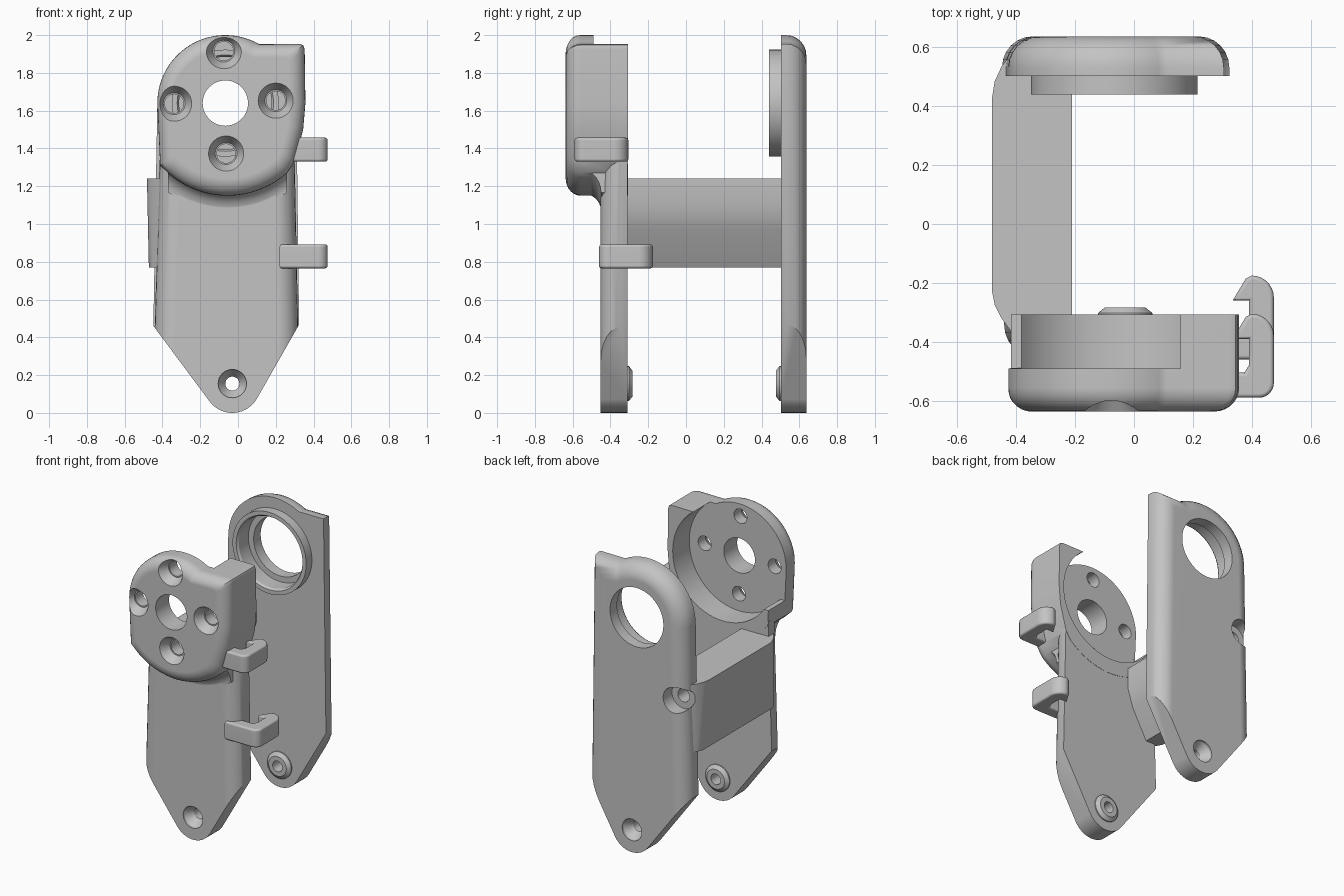
import bpy, bmesh, math

if "Cube" in bpy.data.objects:
    bpy.data.objects.remove(bpy.data.objects["Cube"])

grey = bpy.data.materials.new("plain grey")
grey.diffuse_color = (0.55, 0.55, 0.55, 1)
grey.use_nodes = True
grey.node_tree.nodes["Principled BSDF"].inputs["Base Color"].default_value = grey.diffuse_color
CX, CZ = -0.067, 1.64          # axis of the round head
FX, FZ = -0.03, 0.155          # axis of the foot screws


def arc(cx, cz, r, a0, a1, n):
    return [(cx + r * math.cos(math.radians(a0 + (a1 - a0) * i / n)),
             cz + r * math.sin(math.radians(a0 + (a1 - a0) * i / n))) for i in range(n + 1)]


def finish(name, bm):
    bmesh.ops.recalc_face_normals(bm, faces=bm.faces)
    if bm.calc_volume(signed=True) < 0:
        bmesh.ops.reverse_faces(bm, faces=bm.faces)
    me = bpy.data.meshes.new(name)
    bm.to_mesh(me)
    bm.free()
    ob = bpy.data.objects.new(name, me)
    me.materials.append(grey)
    bpy.context.collection.objects.link(ob)
    return ob


def stack(name, rings, closed=False):
    """Skin a list of equal-length point rings; cap the ends unless closed on itself."""
    bm = bmesh.new()
    vs = [[bm.verts.new(p) for p in ring] for ring in rings]
    n = len(vs[0])
    for p, q in list(zip(vs, vs[1:])) + ([(vs[-1], vs[0])] if closed else []):
        for i in range(n):
            j = (i + 1) % n
            bm.faces.new((p[i], p[j], q[j], q[i]))
    if not closed:
        bm.faces.new(vs[0])
        bm.faces.new(vs[-1])
    return finish(name, bm)


def prism(name, pts, lo, hi, axis="y", round_at=None, size=0.1, segs=6):
    """Extrude an outline along y (points x,z) or z (points x,y); round the rim at the given levels."""
    k = 1 if axis == "y" else 2
    place = (lambda p, t: (p[0], t, p[1])) if axis == "y" else (lambda p, t: (p[0], p[1], t))
    ob = stack(name, [[place(p, t) for p in pts] for t in (lo, hi)])
    if round_at:
        bm = bmesh.new()
        bm.from_mesh(ob.data)
        rim = [e for e in bm.edges
               if any(all(abs(v.co[k] - t) < 1e-5 for v in e.verts) for t in round_at)]
        bmesh.ops.bevel(bm, geom=rim, offset=size, segments=segs, profile=0.5,
                        affect='EDGES', clamp_overlap=False)
        bm.to_mesh(ob.data)
        bm.free()
    return ob


def lathe(name, prof, cx, cz, n=48, closed=False):
    """Spin a (radius, y) profile around a y-directed axis."""
    return stack(name, [[(x, y, z) for x, z in arc(cx, cz, r, 0, 360, n)[:-1]] for r, y in prof], closed)


def volume(me):
    bm = bmesh.new()
    bm.from_mesh(me)
    v = bm.calc_volume(signed=True)
    bm.free()
    return v


def combine(ob, other, op='DIFFERENCE', keep=False):
    """Apply a boolean, falling back to another solver if the volume is not plausible."""
    v0 = volume(ob.data)
    low, high = {'DIFFERENCE': (0.4, 1.001), 'UNION': (0.999, 9), 'INTERSECT': (0.02, 1.001)}[op]
    for solver in ('EXACT', 'MANIFOLD', 'FLOAT'):
        m = ob.modifiers.new("bool", 'BOOLEAN')
        m.operation, m.solver, m.object = op, solver, other
        dg = bpy.context.evaluated_depsgraph_get()
        me = bpy.data.meshes.new_from_object(ob.evaluated_get(dg))
        ob.modifiers.clear()
        if low * v0 <= volume(me) <= high * v0:
            ob.data = me
            break
    if not keep:
        bpy.data.objects.remove(other)


def rect(x0, x1, z0, z1):
    return [(x0, z0), (x1, z0), (x1, z1), (x0, z1)]


def pointed(ob):
    """Trim the lower end of a plate to a rounded point."""
    tip = [(-0.455, 0.47)] + arc(FX, 0.15, 0.15, 217, 329, 14) + [(0.325, 0.47)]
    combine(ob, prism("trim", [(-1, 0.47)] + tip + [(1, 0.47), (1, 3), (-1, 3)], -1, 1), 'INTERSECT')


# front plate
front = prism("front_plate", [(-0.46, -0.2), (0.332, -0.2), (0.30, 1.34), (-0.415, 1.34)],
              -0.452, -0.31, round_at=[-0.452], size=0.11)
pointed(front)

# motor head with soft front rim, each rim ring drawn slightly toward the centre
head_line = (arc(CX, CZ, 0.36, 180, 60, 24) + [(0.325, 1.953), (0.345, 1.947), (0.353, 1.925), (0.357, 1.64),
             (0.345, 1.5), (0.30, 1.33)] + arc(-0.055, 1.624, 0.474, -48, -130, 16) + [(-0.412, 1.31)])
levels = [(1, -0.308)] + [(1 - 0.2 * (1 - math.cos(a)), -0.557 - 0.08 * math.sin(a))
                          for a in [math.pi / 2 * i / 7 for i in range(8)]]
head = stack("head", [[(CX + (x - CX) * s, y, 1.6 + (z - 1.6) * s) for x, z in head_line] for s, y in levels])

# hollow fillet below the head
sweep = [(0.30, -0.54), (0.465, -0.54)]
sweep += [(0.465 + 0.09 * (1 - math.cos(a)), -0.54 + 0.09 * math.sin(a))
          for a in [math.pi / 2 * i / 6 for i in range(1, 7)]] + [(0.555, -0.40), (0.30, -0.40)]
fillet = lathe("fillet", sweep, -0.055, 1.624, 64)
combine(fillet, prism("trim", rect(-0.37, 0.26, 0.9, 1.33), -1, 1), 'INTERSECT')
combine(front, head, 'UNION')
combine(front, fillet, 'UNION')

# motor recess, open at the top and on one side
combine(front, lathe("recess", [(0.385, -0.49), (0.385, -0.2)], CX, CZ, 72))
combine(front, prism("side_opening", rect(-0.6, -0.3, 1.42, 1.8), -0.4895, -0.15))
combine(front, lathe("shaft_hole", [(0.12, -0.8), (0.12, -0.2)], CX, CZ))

# countersunk motor screw holes
for x, z in ((-0.075, 1.915), (-0.338, 1.637), (0.20, 1.653), (-0.063, 1.373)):
    combine(front, lathe("screw_hole", [(0.11, -0.668), (0.058, -0.573), (0.05, -0.573), (0.05, -0.3)],
                         x, z, 32))

# back plate
back_line = ([(0.332, -0.2), (0.305, 1.953)] + arc(CX, CZ, 0.36, 60, 180, 22) + [(-0.46, -0.2)])
back = prism("back_plate", back_line, 0.503, 0.637, round_at=[0.637], size=0.105)
pointed(back)
combine(back, lathe("bearing_hole", [(0.245, 0.3), (0.245, 0.56), (0.205, 0.56), (0.205, 0.8)], CX, CZ, 64))

# bearing ring
ring = lathe("bearing_ring", [(0.245, 0.52), (0.245, 0.455), (0.255, 0.44), (0.283, 0.44), (0.283, 0.52)],
             CX, CZ, 64, closed=True)

# foot bosses and their countersunk screw holes
for plate, face, out, d in ((front, -0.31, -0.452, 1), (back, 0.503, 0.637, -1)):
    combine(plate, lathe("boss", [(0.092, face - 0.05 * d), (0.092, face + 0.008 * d),
                                  (0.068, face + 0.027 * d)], FX, FZ, 40), 'UNION')
    combine(plate, lathe("foot_hole", [(0.075, out - 0.05 * d), (0.075, out + 0.015 * d),
                                       (0.037, out + 0.07 * d), (0.037, face + 0.2 * d)], FX, FZ, 32))

# side strut: wedge section trimmed to a rounded plan
strut = prism("side_strut", [(-0.482, 1.24), (-0.21, 1.24), (-0.21, 1.10), (-0.25, 0.97),
                             (-0.36, 0.77), (-0.472, 0.77)], -0.6, 0.8)
plan = [(-0.1, -0.39), (-0.38, -0.405), (-0.41, -0.375), (-0.45, -0.32), (-0.473, -0.275), (-0.482, -0.23),
        (-0.482, 0.43), (-0.473, 0.485), (-0.45, 0.535), (-0.415, 0.58), (-0.37, 0.612), (-0.1, 0.612)]
combine(strut, prism("trim", plan, 0.5, 1.5, "z"), 'INTERSECT')

# counterbored strut screw
bore = lathe("strut_hole", [(0.09, 0.8), (0.09, 0.54), (0.045, 0.54), (0.045, 0.4)], -0.36, 1.14, 32)
combine(back, bore, keep=True)
combine(strut, bore)

# cable hooks
hook = ([(0.22, -0.46)] + arc(0.425, -0.41, 0.05, -90, 0, 6) + arc(0.40, -0.25, 0.075, 0, 90, 7)
        + [(0.38, -0.185), (0.335, -0.26), (0.39, -0.26), (0.39, -0.35), (0.375, -0.375), (0.22, -0.375)])
hooks = [prism(n, [(x, y + dy) for x, y in hook], z, z + 0.127, "z",
               round_at=[z, z + 0.127], size=0.014, segs=3)
         for n, dy, z in (("lower_hook", 0, 0.765), ("upper_hook", -0.13, 1.33))]

# smooth shading with sharp creases and flat large faces
for ob in [front, back, ring, strut] + hooks:
    bpy.ops.object.select_all(action='DESELECT')
    ob.select_set(True)
    bpy.context.view_layer.objects.active = ob
    bpy.ops.object.shade_smooth_by_angle(angle=math.radians(32))
    ob.modifiers.new("even_normals", 'WEIGHTED_NORMAL').keep_sharp = True
